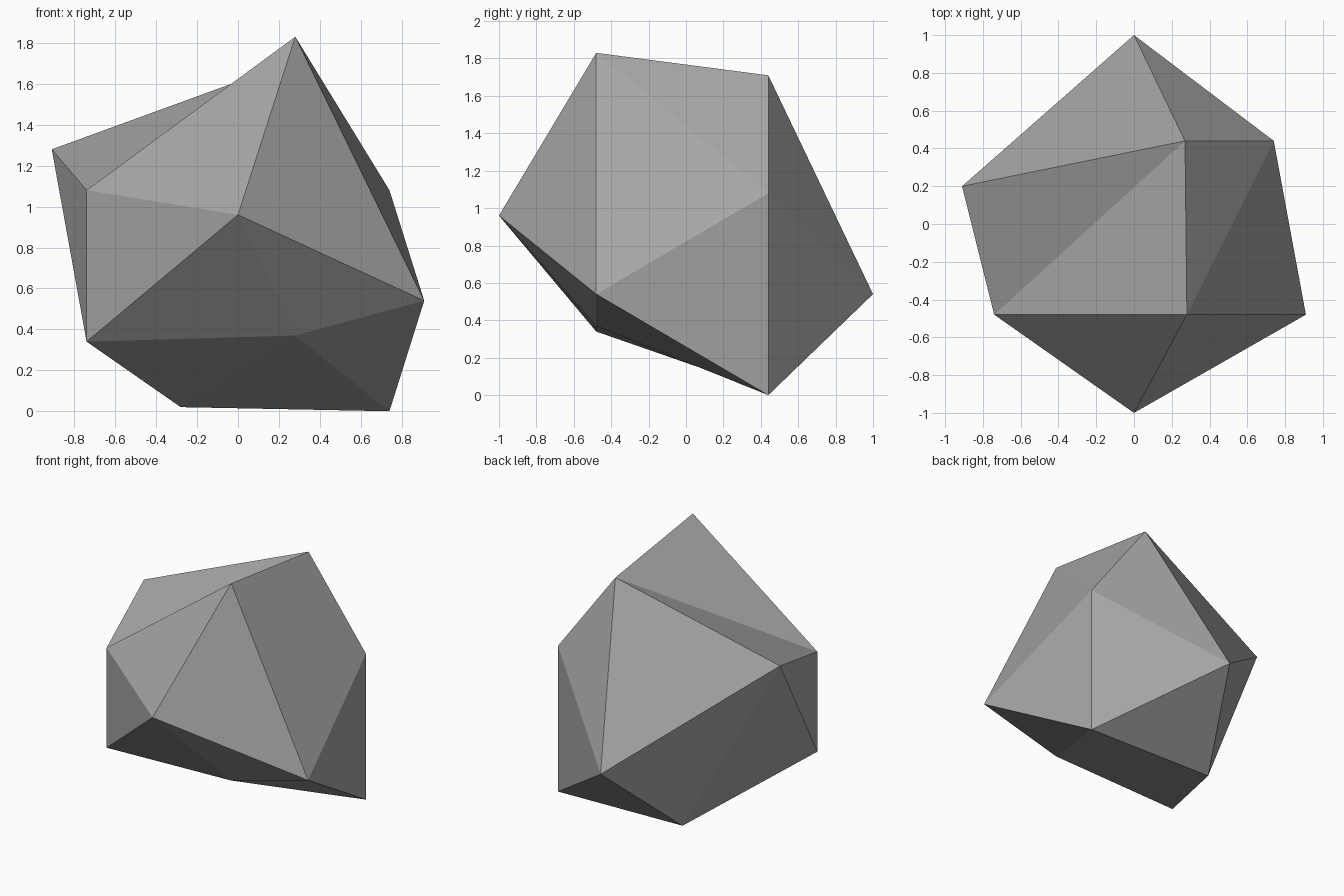
import bpy
import bmesh

cube = bpy.data.objects.get("Cube")
if cube:
    bpy.data.objects.remove(cube, do_unlink=True)

# Stone colour
grey = bpy.data.materials.new("stone_grey")
grey.use_nodes = True
colour = (0.38, 0.38, 0.38, 1)
grey.diffuse_color = colour
grey.node_tree.nodes["Principled BSDF"].inputs["Base Color"].default_value = colour

# Irregular twenty-sided rock: a peak, two staggered rings of five, a foot
peak = (0.28, -0.48, 1.83)
upper_ring = [(0, -1, 0.96), (-0.74, -0.48, 1.08), (0.27, 0.44, 1.71),
              (0.74, 0.44, 1.08), (0.91, -0.48, 0.54)]
lower_ring = [(-0.74, -0.48, 0.34), (-0.91, 0.2, 1.28), (0, 1, 0.54),
              (0.74, 0.44, 0), (0.28, -0.48, 0.37)]
foot = (-0.28, 0.44, 0.02)

bm = bmesh.new()
top, bottom = bm.verts.new(peak), bm.verts.new(foot)
upper = [bm.verts.new(p) for p in upper_ring]
lower = [bm.verts.new(p) for p in lower_ring]

# Cap, zigzag band and base facets
for i in range(5):
    j = (i + 1) % 5
    bm.faces.new((top, upper[j], upper[i]))
    bm.faces.new((upper[i], upper[j], lower[i]))
    bm.faces.new((lower[i], upper[j], lower[j]))
    bm.faces.new((bottom, lower[i], lower[j]))
bmesh.ops.recalc_face_normals(bm, faces=bm.faces)

mesh = bpy.data.meshes.new("rock")
bm.to_mesh(mesh)
bm.free()
mesh.materials.append(grey)
rock = bpy.data.objects.new("rock", mesh)
bpy.context.collection.objects.link(rock)
